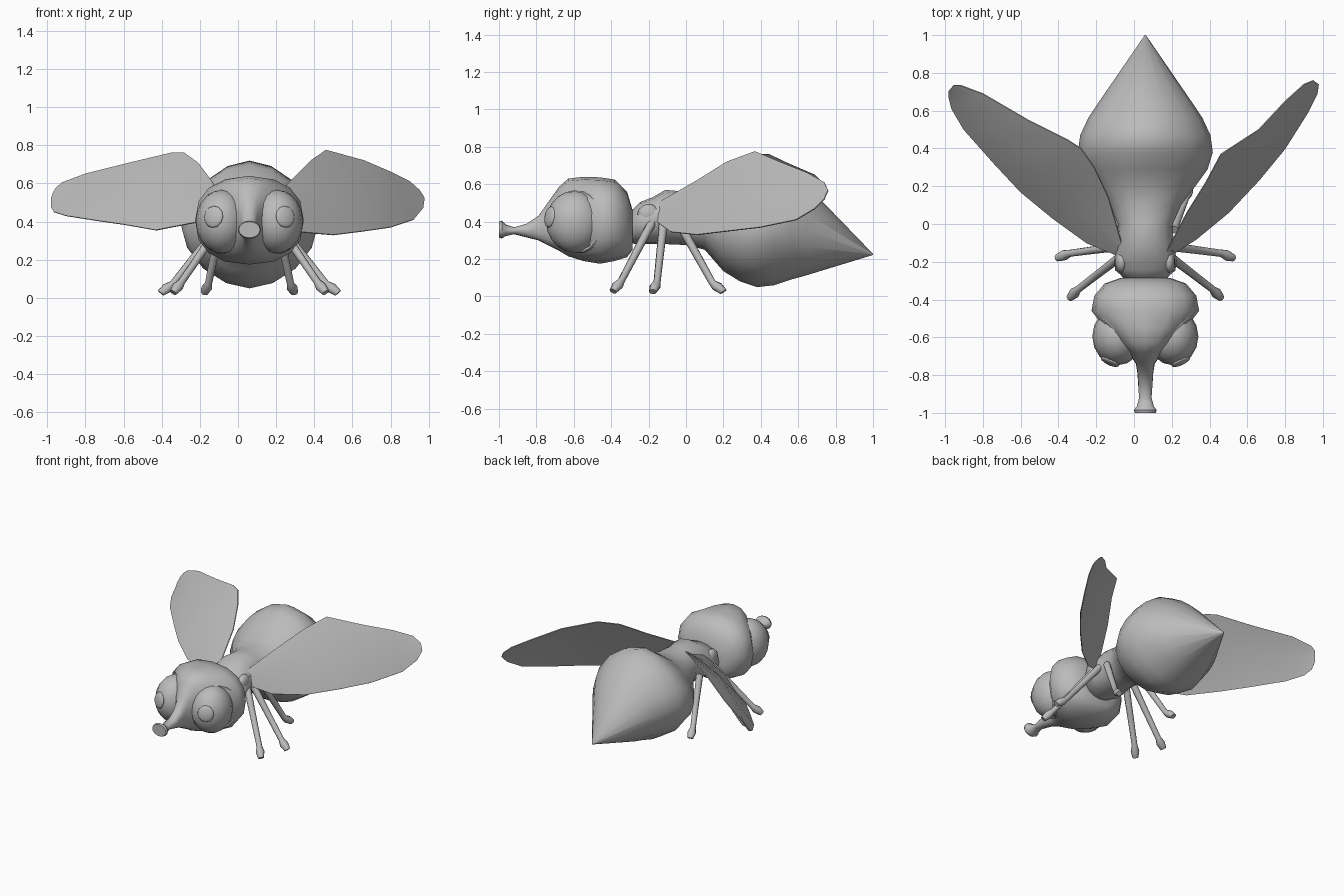
import bpy, bmesh, math
from mathutils import Vector

if "Cube" in bpy.data.objects:
    bpy.data.objects.remove(bpy.data.objects["Cube"])

CX = 0.06  # body centre line
grey = bpy.data.materials.new("plain grey")
grey.diffuse_color = (0.5, 0.5, 0.5, 1)
grey.use_nodes = True
grey.node_tree.nodes["Principled BSDF"].inputs["Base Color"].default_value = grey.diffuse_color


def finish(ob, angle=50):
    ob.data.materials.clear()
    ob.data.materials.append(grey)
    bpy.ops.object.select_all(action='DESELECT')
    ob.select_set(True)
    bpy.context.view_layer.objects.active = ob
    bpy.ops.object.shade_smooth_by_angle(angle=math.radians(angle))
    return ob


def loft(name, rings, angle=50):
    """Skin a list of equal rings of points and cap both ends."""
    bm = bmesh.new()
    rows = [[bm.verts.new(p) for p in r] for r in rings]
    n = len(rows[0])
    for a, b in zip(rows, rows[1:]):
        for i in range(n):
            j = (i + 1) % n
            bm.faces.new((a[i], a[j], b[j], b[i]))
    bm.faces.new(rows[0][::-1])
    bm.faces.new(rows[-1])
    if bm.calc_volume(signed=True) < 0:
        bmesh.ops.reverse_faces(bm, faces=bm.faces)
    me = bpy.data.meshes.new(name)
    bm.to_mesh(me)
    bm.free()
    ob = bpy.data.objects.new(name, me)
    bpy.context.collection.objects.link(ob)
    return finish(ob, angle)


def section(y, hw, zb, zt, power=1.0, sides=16):
    """Upright rounded cross-section with half width hw."""
    pts = []
    for i in range(sides):
        a = 2 * math.pi * i / sides
        s, c = math.sin(a), math.cos(a)
        x = math.copysign(abs(s) ** power, s) * hw
        z = math.copysign(abs(c) ** power, c) * (zt - zb) / 2
        pts.append((CX + x, y, (zt + zb) / 2 + z))
    return pts


def tube(name, path, sides=8):
    """Round limb through (point, radius) pairs."""
    pts = [Vector(p) for p, r in path]
    axis = (pts[-1] - pts[0]).normalized()
    u = axis.orthogonal().normalized()
    v = axis.cross(u)
    rings = []
    for p, (_, r) in zip(pts, path):
        rings.append([p + r * (math.cos(t) * u + math.sin(t) * v)
                      for t in (2 * math.pi * i / sides for i in range(sides))])
    return loft(name, rings)


def ball(name, loc, radii, facing=None, segs=16, rings=10):
    bpy.ops.mesh.primitive_uv_sphere_add(segments=segs, ring_count=rings, location=loc)
    ob = bpy.context.object
    ob.name = name
    ob.scale = radii
    if facing:
        ob.rotation_euler = Vector(facing).to_track_quat('Z', 'Y').to_euler()
    return finish(ob)


# Thorax and abdomen in one skin with a pointed tail: y, half width, bottom, top, roundness
body = [(-0.31, .10, .29, .44), (-0.27, .13, .28, .48), (-0.245, .16, .28, .505),
        (-0.18, .165, .28, .53), (-0.11, .15, .28, .57), (0.0, .145, .275, .56),
        (0.1, .19, .25, .555), (0.2, .265, .135, .575), (0.29, .33, .08, .63, 1.08),
        (0.38, .357, .05, .695, 1.12), (0.47, .345, .06, .72, 1.15),
        (0.56, .303, .09, .665, 1.12), (0.64, .25, .112, .60, 1.05),
        (1.0, .003, .222, .228)]
loft("thorax_and_abdomen", [section(*r) for r in body])

# Head drawn out into the trumpet-shaped snout
head = [(-0.285, .13, .25, .46), (-0.315, .215, .21, .56), (-0.38, .27, .19, .625),
        (-0.46, .285, .175, .637), (-0.55, .215, .19, .64), (-0.63, .145, .215, .63),
        (-0.68, .09, .245, .585), (-0.74, .05, .275, .50), (-0.79, .042, .30, .43)]
snout = [(-0.85, .038, .315, .39), (-0.92, .033, .333, .37),
         (-0.965, .045, .322, .385), (-0.985, .06, .31, .405), (-1.0, .055, .315, .40)]
loft("head_and_snout", [section(*r, 0.85) for r in head] + [section(*r) for r in snout])

# Legs: root, ankle, foot end, measured from the centre line
legs = {"front": ((.14, -.18, .40), (.355, -.345, .085), (.40, -.39, .028)),
        "middle": ((.14, -.12, .40), (.40, -.155, .075), (.465, -.178, .025)),
        "rear": ((.15, -.03, .38), (.215, .14, .075), (.235, .20, .025))}

for side, s in (("right", 1), ("left", -1)):
    # Eyes, socket rims and pupils
    ball(f"{side}_eye", (CX + s * .146, -.595, .40), (.135, .153, .166))
    bpy.ops.mesh.primitive_torus_add(major_radius=.158, minor_radius=.012,
                                     major_segments=18, minor_segments=6,
                                     location=(CX + s * .15, -.565, .40))
    rim = bpy.context.object
    rim.name = f"{side}_eye_rim"
    rim.rotation_euler = Vector((s * .7, -.7, 0)).to_track_quat('Z', 'Y').to_euler()
    finish(rim)
    ball(f"{side}_pupil", (CX + s * .188, -.728, .425), (.055, .058, .018),
         (s * .42, -.88, .15), 12, 6)
    # Wing joint on the shoulder
    ball(f"{side}_wing_joint", (CX + s * .125, -.2, .44), (.035, .06, .055), None, 10, 6)
    # Legs with flared feet
    for name, (root, ankle, foot) in legs.items():
        r, a, f = (Vector((CX + s * p[0], p[1], p[2])) for p in (root, ankle, foot))
        tube(f"{side}_{name}_leg", [(r, .024), (r.lerp(a, .5), .021), (a, .019),
                                    (a.lerp(f, .45), .029), (f, .02)])

# Wings: matching points along the upper and lower edges, root to tip
right_wing = [
    ((.17, -.15, .50), (.19, -.17, .41)), ((.28, .06, .62), (.33, -.08, .345)),
    ((.38, .22, .72), (.50, .06, .33)), ((.46, .37, .775), (.66, .23, .35)),
    ((.66, .50, .72), (.80, .40, .37)), ((.80, .65, .66), (.92, .59, .41)),
    ((.90, .74, .61), (.97, .69, .47)), ((.95, .76, .565), (.977, .74, .52))]
left_wing = [
    ((-.06, -.12, .48), (-.08, -.17, .42)), ((-.135, .14, .61), (-.25, -.10, .39)),
    ((-.21, .30, .71), (-.43, .03, .355)), ((-.28, .40, .76), (-.60, .17, .385)),
    ((-.35, .445, .76), (-.74, .32, .405)), ((-.56, .55, .71), (-.90, .50, .43)),
    ((-.80, .69, .65), (-.965, .61, .45)), ((-.92, .735, .605), (-.98, .67, .475)),
    ((-.955, .735, .575), (-.98, .705, .52))]
for name, edges in (("right_wing", right_wing), ("left_wing", left_wing)):
    rings = []
    for up, low in edges:
        u, l = Vector(up), Vector(low)
        n = Vector((1 if u.x > 0 else -1, -1, 1)).normalized()
        out = n * .003
        m = (u + l) / 2 + n * (u - l).length * .045  # slight camber
        rings.append([u + out, m + out, l + out, l - out, m - out, u - out])
    loft(name, rings, 30)
